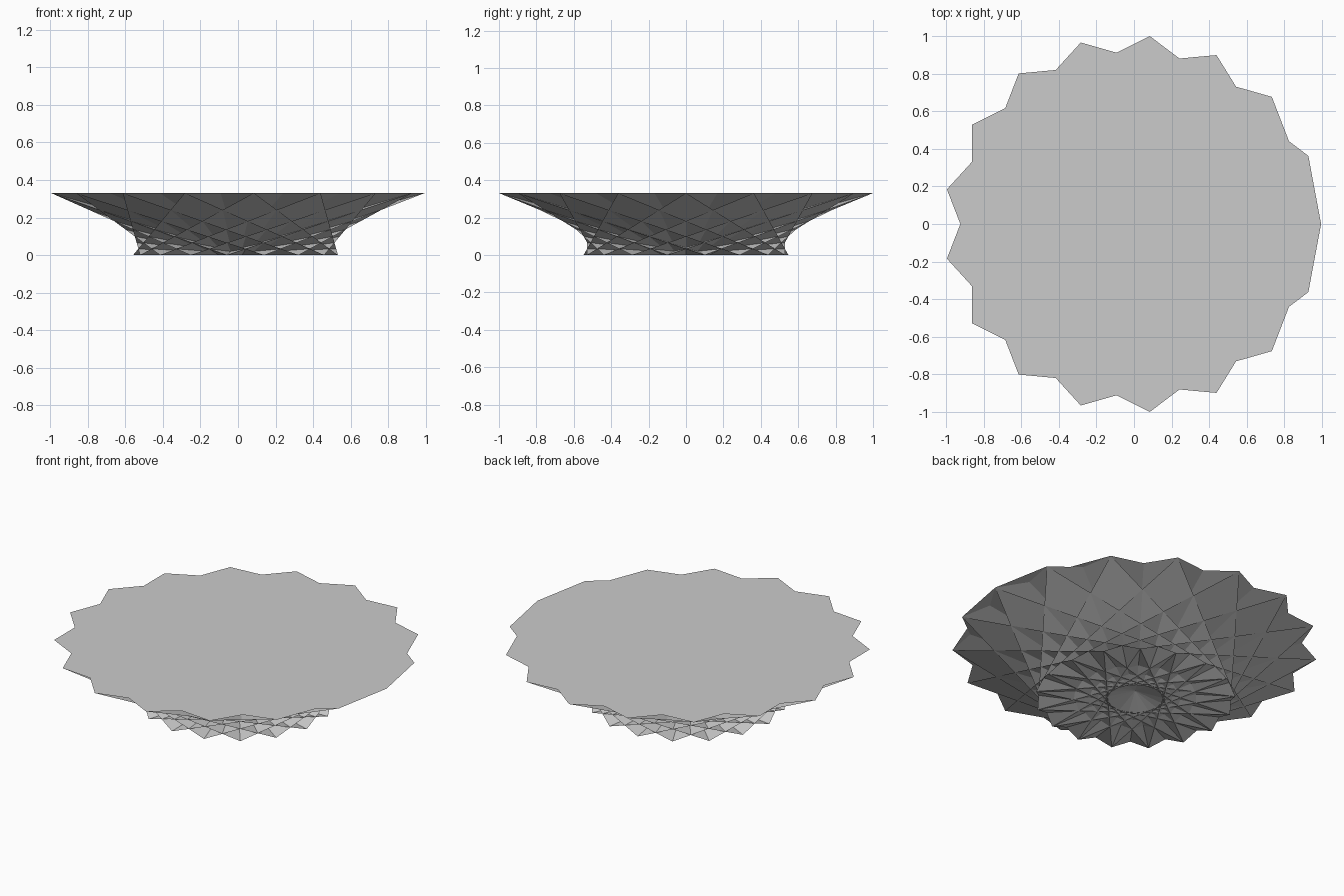
import bpy, math
from mathutils import Vector

if "Cube" in bpy.data.objects:
    bpy.data.objects.remove(bpy.data.objects["Cube"])

N = 17                                # points of the star
STEP = 2 * math.pi / N
R_TOP = 1 / math.sin(4 * STEP)        # makes the depth exactly 2
EDGE = 2 * R_TOP * math.sin(1.5 * STEP)   # every edge has this length
R_LOW = EDGE / (2 * math.sin(3.5 * STEP))
HEIGHT = math.sqrt(EDGE**2 - R_TOP**2 - R_LOW**2
                   + 2 * R_TOP * R_LOW * math.cos(3.5 * STEP))
SHIFT = -R_TOP * (1 - math.cos(STEP / 2)) / 2

grey = bpy.data.materials.new("light grey")
grey.diffuse_color = (0.6, 0.6, 0.6, 1)
grey.use_nodes = True
grey.node_tree.nodes["Principled BSDF"].inputs["Base Color"].default_value = grey.diffuse_color


def ring_point(r, k, z):
    return Vector((r * math.cos(k * STEP) + SHIFT, r * math.sin(k * STEP), z))


def top(i):
    return i % N


def low(k):
    """Index of the lower point at a half-step position k."""
    return N + int(k - 0.5) % N


points = [ring_point(R_TOP, i, HEIGHT) for i in range(N)]
points += [ring_point(R_LOW, i + 0.5, 0) for i in range(N)]


def build(name, faces, up):
    """Make a flat-shaded object with all faces turned up or down."""
    turned = []
    for f in faces:
        a, b, c = (points[i] for i in f[:3])
        facing_up = (b - a).cross(c - a).z > 0
        turned.append(f if facing_up == up else f[::-1])
    used = sorted({i for f in turned for i in f})
    index = {v: n for n, v in enumerate(used)}
    mesh = bpy.data.meshes.new(name)
    mesh.from_pydata([points[i] for i in used], [],
                     [[index[i] for i in f] for f in turned])
    mesh.materials.append(grey)
    mesh.update()
    bpy.context.collection.objects.link(bpy.data.objects.new(name, mesh))


# Star lid, fanned from the point on +x
build("star_lid", [[0, top(3 * m), top(3 * m + 3)] for m in range(1, N - 1)], True)

# Crossing squares hung from each star edge
build("crossing_squares",
      [[top(i), top(i + 3), low(i + 6.5), low(i - 3.5)] for i in range(N)], False)

# Triangles hung from each star tip
build("tip_triangles",
      [[top(i), low(i + 3.5), low(i - 3.5)] for i in range(N)], False)
